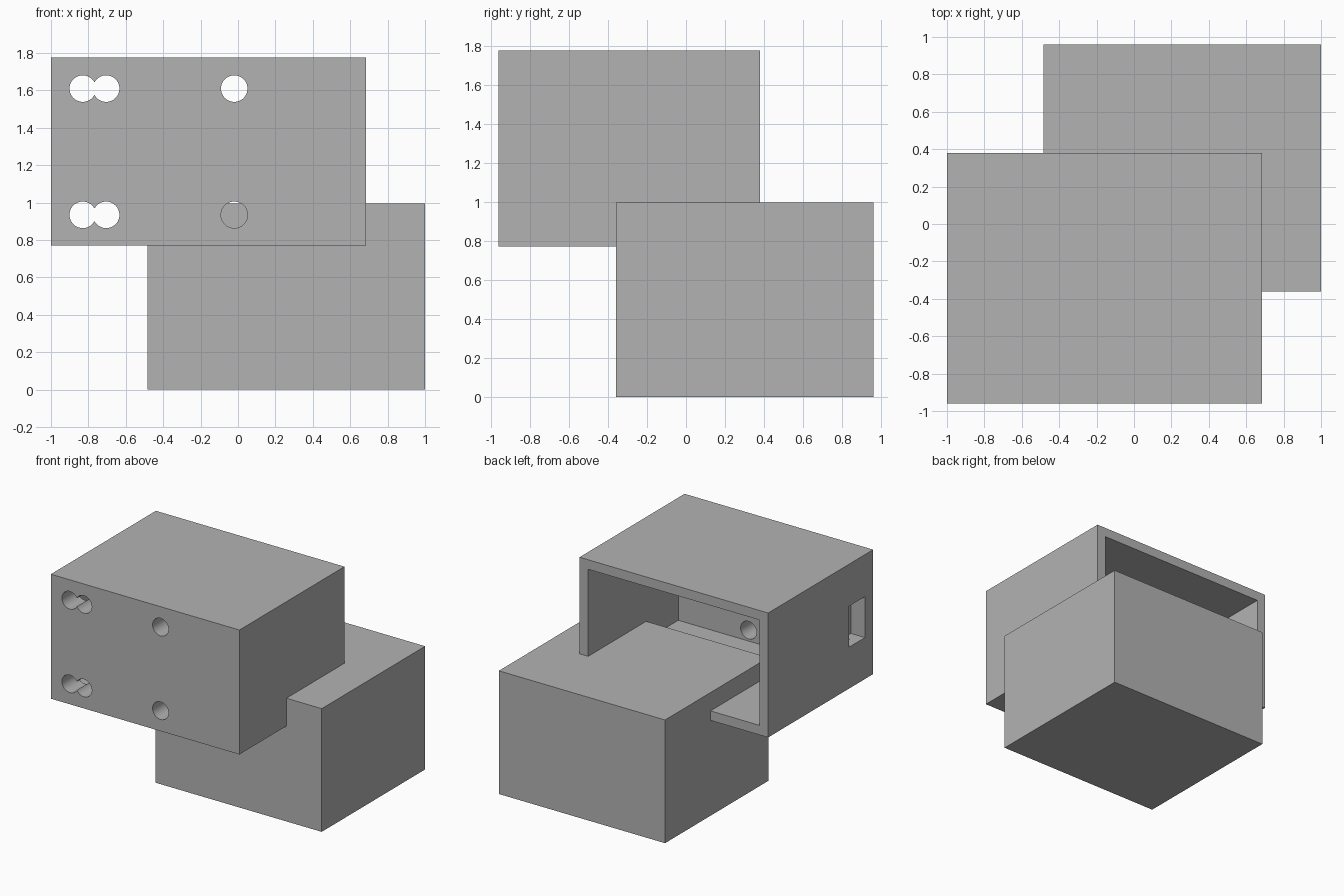
import bpy
from mathutils import Vector

cube = bpy.data.objects.get("Cube")
if cube:
    bpy.data.objects.remove(cube, do_unlink=True)

grey = bpy.data.materials.new("plain grey")
grey.use_nodes = True
colour = (0.45, 0.45, 0.45, 1)
grey.diffuse_color = colour
grey.node_tree.nodes["Principled BSDF"].inputs["Base Color"].default_value = colour


def box(name, low, high):
    """Box between two opposite corners."""
    low, high = Vector(low), Vector(high)
    bpy.ops.mesh.primitive_cube_add(size=1, location=(low + high) / 2)
    ob = bpy.context.object
    ob.name = name
    ob.scale = high - low
    bpy.ops.object.transform_apply(location=False, rotation=False, scale=True)
    ob.data.materials.append(grey)
    return ob


def cut(target, cutter):
    """Subtract the cutter from the target, then discard it."""
    cutter.hide_render = True
    mod = target.modifiers.new("cut", "BOOLEAN")
    mod.operation = "DIFFERENCE"
    mod.solver = "EXACT"
    mod.object = cutter
    bpy.context.view_layer.objects.active = target
    bpy.ops.object.modifier_apply(modifier=mod.name)
    bpy.data.objects.remove(cutter, do_unlink=True)


# Solid lower block
box("lower_block", (-0.485, -0.36, 0), (1, 0.96, 0.995))

# Upper housing, open at the back, with a thicker front wall
x0, x1, y0, y1, z0, z1 = -1, 0.685, -0.96, 0.38, 0.77, 1.775
wall, front_wall = 0.077, 0.19
housing = box("upper_housing", (x0, y0, z0), (x1, y1, z1))
cut(housing, box("cavity", (x0 + wall, y0 + front_wall, z0 + wall),
                 (x1 - wall, y1 + 0.1, z1 - wall)))

# Rectangular side opening, let into the front wall
cut(housing, box("side_opening", (x0 - 0.1, -0.855, 1.105), (x0 + 0.125, -0.65, 1.435)))

# Round front holes: two overlapping pairs and two single holes
for x in (-0.83, -0.705, -0.02):
    for z in (0.935, 1.61):
        bpy.ops.mesh.primitive_cylinder_add(vertices=48, radius=0.071, depth=0.4,
                                            location=(x, y0 + 0.1, z),
                                            rotation=(1.5707963, 0, 0))
        drill = bpy.context.object
        drill.data.materials.append(grey)
        cut(housing, drill)

# Smooth hole walls, crisp box edges
bpy.ops.object.select_all(action="DESELECT")
housing.select_set(True)
bpy.context.view_layer.objects.active = housing
bpy.ops.object.shade_smooth_by_angle(angle=0.5)
